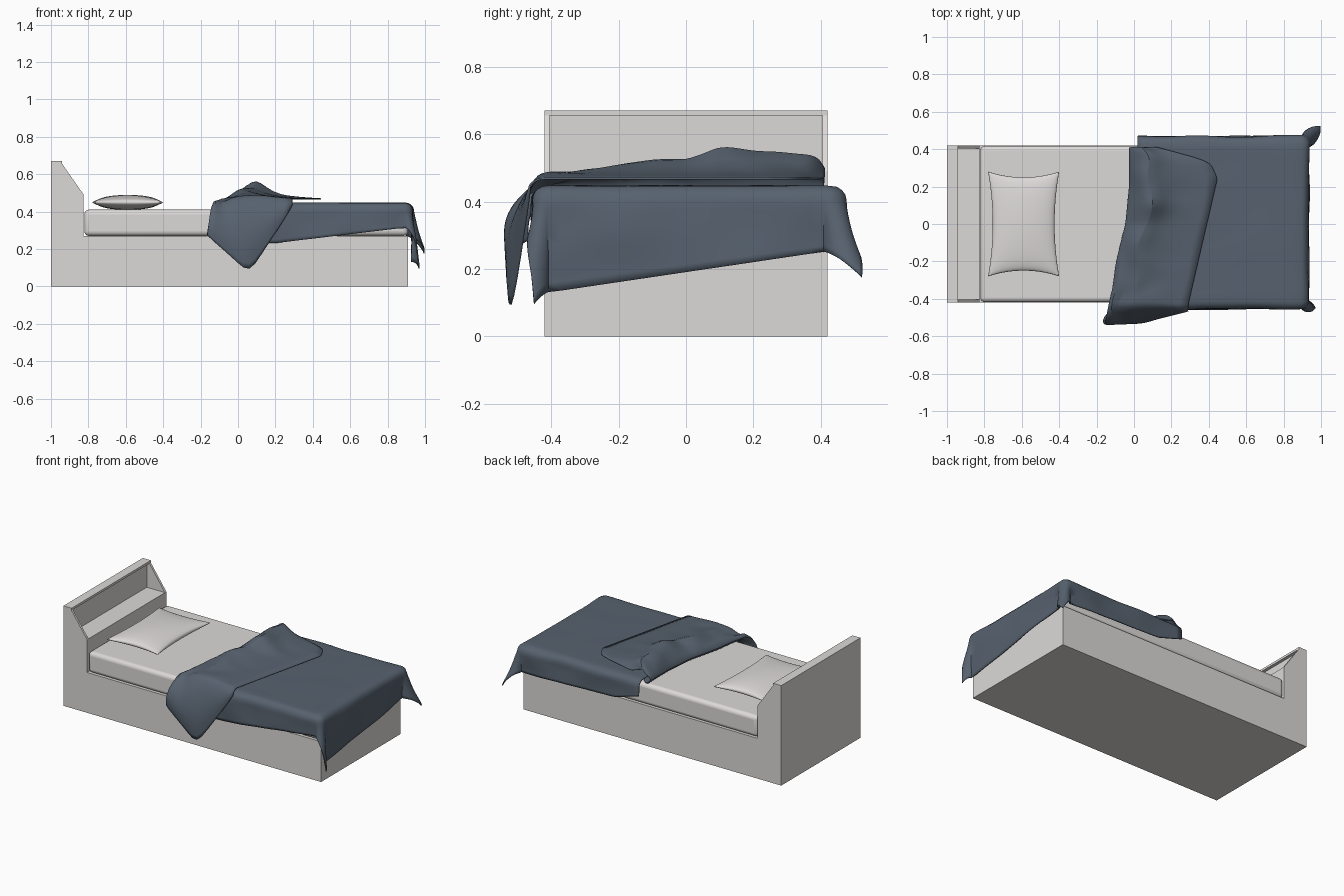
import bpy, bmesh, math
from mathutils import noise, Vector

if "Cube" in bpy.data.objects:
    bpy.data.objects.remove(bpy.data.objects["Cube"])


def material(name, rgb):
    m = bpy.data.materials.new(name)
    m.diffuse_color = (*rgb, 1)
    m.use_nodes = True
    m.node_tree.nodes["Principled BSDF"].inputs["Base Color"].default_value = m.diffuse_color
    return m


LIGHT = material("warm light grey", (0.72, 0.70, 0.685))
BLUE = material("slate blue", (0.095, 0.122, 0.158))


def make_object(name, verts, faces, mat, smooth=None):
    me = bpy.data.meshes.new(name)
    me.from_pydata(verts, [], faces)
    bm = bmesh.new()
    bm.from_mesh(me)
    bmesh.ops.recalc_face_normals(bm, faces=bm.faces)
    bm.to_mesh(me)
    bm.free()
    ob = bpy.data.objects.new(name, me)
    bpy.context.collection.objects.link(ob)
    me.materials.append(mat)
    if smooth:
        bpy.ops.object.select_all(action='DESELECT')
        ob.select_set(True)
        bpy.context.view_layer.objects.active = ob
        bpy.ops.object.shade_smooth_by_angle(angle=math.radians(smooth))
    return ob


def extrude_profile(name, pts, y0, y1, mat):
    n = len(pts)
    verts = [(x, y0, z) for x, z in pts] + [(x, y1, z) for x, z in pts]
    faces = [tuple(range(n)), tuple(range(n, 2 * n))]
    faces += [(i, (i + 1) % n, n + (i + 1) % n, n + i) for i in range(n)]
    return make_object(name, verts, faces, mat)


def sheet(name, rows, mat, subdiv=0):
    w = len(rows[0])
    verts = [p for r in rows for p in r]
    faces = [(i * w + j, i * w + j + 1, (i + 1) * w + j + 1, (i + 1) * w + j)
             for i in range(len(rows) - 1) for j in range(w - 1)]
    ob = make_object(name, verts, faces, mat, 45)
    if subdiv:
        s = ob.modifiers.new("soften", 'SUBSURF')
        s.levels = s.render_levels = subdiv
    t = ob.modifiers.new("thickness", 'SOLIDIFY')
    t.thickness, t.offset = 0.006, 0
    return ob


def interp(x, pts):
    if x <= pts[0][0]:
        return pts[0][1]
    for (a, va), (b, vb) in zip(pts, pts[1:]):
        if x <= b:
            return va + (vb - va) * (x - a) / (b - a)
    return pts[-1][1]


# bed frame: two side panels with sloped headboard cheeks, and a recessed core
cheek = [(-1, 0), (0.91, 0), (0.91, 0.27), (-0.825, 0.27), (-0.825, 0.49),
         (-0.94, 0.655), (-0.94, 0.67), (-1, 0.67)]
core = cheek[:5] + [(-0.96, 0.49), (-0.96, 0.655), (-0.94, 0.655)] + cheek[6:]
extrude_profile("side_panel_front", cheek, -0.42, -0.405, LIGHT)
extrude_profile("side_panel_back", cheek, 0.405, 0.42, LIGHT)
extrude_profile("frame_core_and_headboard", core, -0.405, 0.405, LIGHT)

# mattress
mattress = extrude_profile("mattress", [(-0.822, 0.27), (0.91, 0.27), (0.91, 0.41), (-0.822, 0.41)],
                           -0.418, 0.418, LIGHT)
bv = mattress.modifiers.new("round", 'BEVEL')
bv.width, bv.segments = 0.025, 4
bpy.context.view_layer.objects.active = mattress
mattress.select_set(True)
bpy.ops.object.shade_smooth_by_angle(angle=math.radians(40))

# pillow with pinched corners
N = 24
half = []
for sign in (1, -1):
    rows = []
    for i in range(N + 1):
        u = math.sin((i / N - 0.5) * math.pi)
        row = []
        for j in range(N + 1):
            v = math.sin((j / N - 0.5) * math.pi)
            x = -0.59 + 0.19 * u * (1 - 0.13 * (1 - v * v))
            y = 0.28 * v * (1 - 0.11 * (1 - u * u))
            h = max(0, (1 - u * u) * (1 - v * v)) ** 0.42
            row.append((x, y, 0.449 + sign * 0.04 * h))
        rows.append(row)
    half.append(rows)
W = N + 1
pv = [p for rows in half for r in rows for p in r]
pf = [tuple(o + k for k in (i * W + j, i * W + j + 1, (i + 1) * W + j + 1, (i + 1) * W + j))
      for o in (0, W * W) for i in range(N) for j in range(N)]
pillow = make_object("pillow", pv, pf, LIGHT, 60)
bm = bmesh.new()
bm.from_mesh(pillow.data)
bmesh.ops.remove_doubles(bm, verts=bm.verts, dist=0.0005)
bmesh.ops.recalc_face_normals(bm, faces=bm.faces)
bm.to_mesh(pillow.data)
bm.free()

# head edge, fold edge and crest height of the blanket, all across the bed
HEAD = [(-0.48, -0.15), (-0.35, -0.12), (-0.2, -0.1), (0, -0.05), (0.2, -0.03), (0.41, -0.03)]
FOLD = [(-0.43, 0.29), (0.26, 0.45), (0.285, 0.42), (0.33, 0.42), (0.41, 0.12)]
CREST = [(-0.43, 0.475), (-0.3, 0.5), (-0.1, 0.53), (0, 0.53), (0.1, 0.575), (0.2, 0.56),
         (0.39, 0.54), (0.41, 0.5)]

# main blanket: draped over both sides and the foot with flared corners
R, TOP = 0.043, 0.444


def drape(a, b):
    y = 0.41 * max(-1, min(1, b))
    x0 = interp(y, HEAD) + 0.05
    x = x0 + (0.895 - x0) * min(1, a)
    if b < 0:
        side = TOP - interp(x, [(0.2, 0.23), (0.87, 0.31)]) + 0.023
    else:
        side = TOP - interp(x, [(0, 0.35), (0.2, 0.29), (0.87, 0.27)]) + 0.023
    foot = TOP - interp(y, [(-0.4, 0.13), (0.41, 0.25)]) + 0.023
    dx, dy = max(0, a - 1) * foot, max(0, abs(b) - 1) * side
    r = math.hypot(dx, dy)
    wav = 0.006 * noise.noise(Vector((x * 5, y * 5, r * 6)))
    if r < 1e-6:
        return (x, y, TOP + wav * 0.5)
    ang = min(r / R, math.pi / 2)
    rest = max(0, r - R * math.pi / 2)
    corner = 2 * dx * dy / (r * r)
    out = R * math.sin(ang) + rest * corner * (0.5 if b > 0 else 0.25) + wav * 2
    if b > 0:
        out += 0.015 * dy / r
    down = R * (1 - math.cos(ang)) + rest
    return (min(0.995, x + out * 0.85 * dx / r), y + math.copysign(out * dy / r, b), TOP - down)


A = [i / 20 for i in range(20)] + [1 + i / 12 for i in range(13)]
B = [-2 + i / 12 for i in range(12)] + [-1 + i / 10 for i in range(20)] + [1 + i / 12 for i in range(13)]
sheet("blanket", [[drape(a, b) for b in B] for a in A], BLUE)


# turned-back part of the blanket: roll at the head end, crest, then flat fold
def fold_section(y):
    x0, x1, top = interp(y, HEAD), interp(y, FOLD), interp(y, CREST)
    s = min(1, (x1 - x0) / 0.35)
    xr = x0 + 0.12 * s + 0.02 * math.sin(y * 17)
    mid = xr + 0.13 * s
    pts = [(x0 + 0.1 * s, 0.414), (x0 + 0.02, 0.417), (x0, 0.44), (x0 + 0.02, 0.47),
           (xr - 0.055 * s, top - 0.035), (xr, top), (xr + 0.05 * s, 0.55 * top + 0.45 * 0.475),
           (mid, 0.485), ((mid + x1) / 2, 0.475), (x1, 0.468)]
    out = []
    for k, (x, z) in enumerate(pts):
        w = noise.noise(Vector((x * 9, y * 9, k))) if 2 < k < 8 else 0
        out.append((x + 0.01 * w, y, z + 0.012 * min(w, 0.5)))
    return out


# lower rim of the corner that hangs over the front side
RIM = [(-0.13, 0.28), (-0.16, 0.27), (-0.17, 0.28), (-0.13, 0.24), (-0.06, 0.18),
       (0.0, 0.125), (0.06, 0.07), (0.12, 0.165), (0.21, 0.30), (0.29, 0.43)]
ys = [0.41, 0.395] + [0.37 - 0.8 * i / 26 for i in range(27)]
rows = [fold_section(y) for y in ys]
start = rows[-1]
for i in range(1, 10):
    h = i / 9
    row = []
    for k, ((x, y, z), (bx, bz)) in enumerate(zip(start, RIM)):
        bulge = interp(k, [(0, 0.04), (2, 0.11), (6, 0.10), (9, 0.035)])
        row.append((x + (bx - x) * h ** 0.8, y - bulge * math.sin(h * math.pi * 0.62),
                    z + (bz - z) * h ** 1.35))
    rows.append(row)
sheet("blanket_fold", rows, BLUE, 1)
